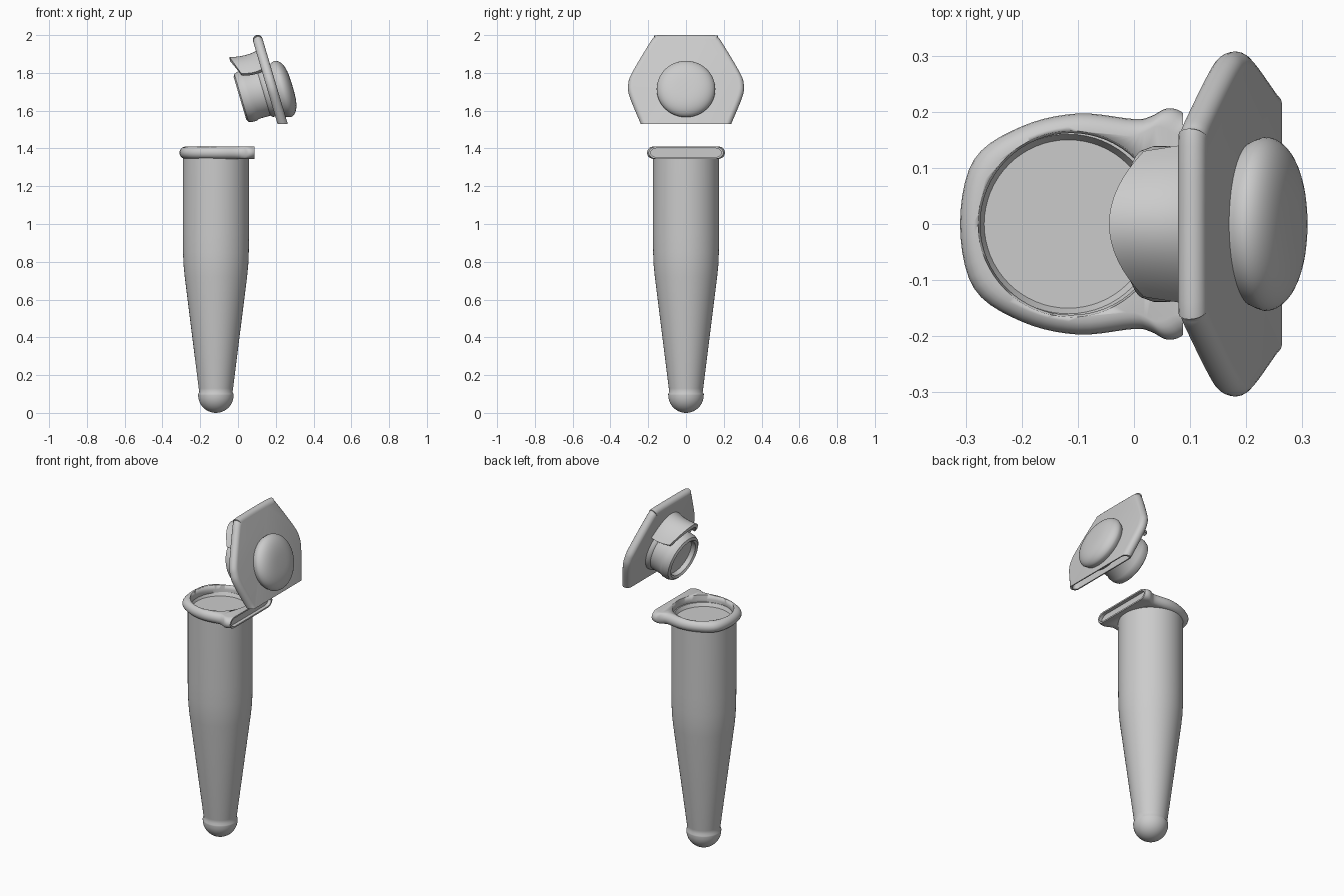
import bpy, bmesh, math
from mathutils import Matrix, Vector

cube = bpy.data.objects.get("Cube")
if cube:
    bpy.data.objects.remove(cube, do_unlink=True)

plastic = bpy.data.materials.new("grey_plastic")
plastic.use_nodes = True
GREY = (0.6, 0.6, 0.6, 1)
plastic.diffuse_color = GREY
plastic.node_tree.nodes["Principled BSDF"].inputs["Base Color"].default_value = GREY


def finish(name, bm, matrix=None, angle=40):
    if matrix is not None:
        bm.transform(matrix)
    bmesh.ops.recalc_face_normals(bm, faces=bm.faces)
    mesh = bpy.data.meshes.new(name)
    bm.to_mesh(mesh)
    bm.free()
    ob = bpy.data.objects.new(name, mesh)
    bpy.context.collection.objects.link(ob)
    mesh.materials.append(plastic)
    bpy.ops.object.select_all(action='DESELECT')
    ob.select_set(True)
    bpy.context.view_layer.objects.active = ob
    bpy.ops.object.shade_smooth_by_angle(angle=math.radians(angle))
    return ob


def lathe(name, profile, matrix, steps=64):
    """Spin a (radius, height) profile about local z."""
    bm = bmesh.new()
    vs = [bm.verts.new((r, 0, h)) for r, h in profile]
    es = [bm.edges.new(pair) for pair in zip(vs, vs[1:])]
    bmesh.ops.spin(bm, geom=vs + es, cent=(0, 0, 0), axis=(0, 0, 1),
                   angle=math.tau, steps=steps, use_duplicate=False)
    bmesh.ops.remove_doubles(bm, verts=bm.verts, dist=1e-4)
    return finish(name, bm, matrix)


def smooth_loop(points, steps=5):
    """Closed Catmull-Rom curve through the points."""
    out, n = [], len(points)
    for i in range(n):
        a, b, c, d = (Vector(points[(i + k) % n]) for k in (-1, 0, 1, 2))
        for k in range(steps):
            t = k / steps
            out.append(0.5 * (2 * b + (c - a) * t + (2 * a - 5 * b + 4 * c - d) * t ** 2
                              + (3 * b - a - 3 * c + d) * t ** 3))
    return out


def push_in(bm, faces):
    """Extrude faces and return the new faces and their vertices."""
    geom = bmesh.ops.extrude_face_region(bm, geom=faces)["geom"]
    bmesh.ops.delete(bm, geom=[f for f in faces if f.is_valid], context='FACES_ONLY')
    new = [f for f in geom if isinstance(f, bmesh.types.BMFace)]
    return new, [v for v in geom if isinstance(v, bmesh.types.BMVert)]


def slab(name, outline, low, high, matrix, cut_at, cut_normal, pocket):
    """Plate with a fully rounded edge, cut flat at one end, with a pocket in the cut."""
    bm = bmesh.new()
    loop = smooth_loop(outline)
    xs, ys = [p.x for p in loop], [p.y for p in loop]
    mid = Vector(((max(xs) + min(xs)) / 2, (max(ys) + min(ys)) / 2))
    half_x, half_y = max(xs) - mid.x, max(ys) - mid.y
    radius, centre = (high - low) / 2, (high + low) / 2
    rings = []
    for k in range(11):
        a = math.pi * (k / 10 - 0.5)
        inset = radius * (1 - math.cos(a))
        sx, sy = 1 - inset / half_x, 1 - inset / half_y
        rings.append([bm.verts.new((mid.x + (p.x - mid.x) * sx, mid.y + (p.y - mid.y) * sy,
                                    centre + radius * math.sin(a))) for p in loop])
    for a, b in zip(rings, rings[1:]):
        for i in range(len(loop)):
            j = (i + 1) % len(loop)
            bm.faces.new((a[i], a[j], b[j], b[i]))
    bm.faces.new(rings[0])
    bm.faces.new(rings[-1])
    bm.transform(matrix)
    cut = bmesh.ops.bisect_plane(bm, geom=bm.verts[:] + bm.edges[:] + bm.faces[:],
                                 plane_co=cut_at, plane_no=cut_normal, clear_outer=True)
    rim = [e for e in cut["geom_cut"] if isinstance(e, bmesh.types.BMEdge)]
    cap = bmesh.ops.contextual_create(bm, geom=rim)["faces"]
    cap, verts = push_in(bm, cap)
    middle = sum((v.co for v in verts), Vector()) / len(verts)
    for v in verts:
        off = v.co - middle
        v.co = middle + Vector((off.x * 0.75, off.y * 0.95, off.z * 0.75))
    cap, verts = push_in(bm, cap)
    bmesh.ops.translate(bm, vec=pocket, verts=verts)
    return finish(name, bm)


# Tube body: rounded tip, small bead, taper, straight wall, shallow inner floor
tip = [(0.094 * math.sin(a), 0.094 - 0.094 * math.cos(a))
       for a in (math.pi / 2 * i / 10 for i in range(11))]
wall = [(0.094, 0.1), (0.088, 0.11), (0.091, 0.13), (0.165, 0.72), (0.171, 0.78), (0.174, 0.85),
        (0.175, 0.95), (0.175, 1.37), (0.16, 1.37), (0.15, 1.35), (0, 1.35)]
lathe("tube_body", tip + wall, Matrix.Translation((-0.117, 0, 0)))

# Rim collar with a broken hinge tongue on the right end
half = [(-0.285, 0.115), (-0.2, 0.174), (-0.1, 0.197), (0, 0.187),
        (0.03, 0.192), (0.06, 0.206), (0.09, 0.196), (0.13, 0.15)]
outline = [(-0.31, 0)] + half + [(x, -y) for x, y in reversed(half)]
collar = slab("rim_collar", outline, 1.345, 1.41, Matrix(),
              (0.087, 0, 0), (1, 0, 0), (-0.02, 0, 0))
mouth = lathe("mouth_cutter", [(0, 1.3), (0.162, 1.3), (0.162, 1.385), (0.172, 1.45), (0, 1.45)],
              Matrix.Translation((-0.112, 0, 0)))
mod = collar.modifiers.new("mouth", 'BOOLEAN')
mod.object, mod.operation, mod.solver = mouth, 'DIFFERENCE', 'EXACT'
bpy.context.view_layer.objects.active = collar
bpy.ops.object.modifier_apply(modifier="mouth")
bpy.data.objects.remove(mouth, do_unlink=True)

# Lid frame: local x across, local y up along the plate, local z out of the dome side
tilt = math.radians(16.5)
s, c = math.sin(tilt), math.cos(tilt)
lid = Matrix(((0, -s, c, 0.18), (1, 0, 0, 0), (0, c, s, 1.72), (0, 0, 0, 1)))

# Lid plate
half = [(0.14, 0.291), (0.17, 0.278), (0.2, 0.235), (0.285, 0.085), (0.306, 0.02),
        (0.298, -0.05), (0.235, -0.21), (0.22, -0.26)]
outline = half + [(-x, y) for x, y in reversed(half)]
slab("lid_plate", outline, -0.026, 0.026, lid,
     (0, 0, 1.53), (0, 0, -1), (-0.08 * s, 0, 0.08 * c))

# Lid dome
dome = [(0.14, 0.015), (0.15, 0.035)]
for i in range(13):
    a = math.pi / 2 * i / 12
    dome.append((0.155 * math.cos(a) ** 0.65 if i < 12 else 0, 0.05 + 0.057 * math.sin(a)))
lathe("lid_dome", dome, lid @ Matrix.Translation((0, -0.021, 0)))

# Sealing plug: hollow ring on the inner side
plug = [(0.147, -0.015), (0.144, -0.04), (0.134, -0.05), (0.133, -0.11), (0.139, -0.125),
        (0.139, -0.15), (0.132, -0.17), (0.118, -0.178), (0.106, -0.17), (0.102, -0.145), (0, -0.135)]
lathe("lid_plug", plug, lid @ Matrix.Translation((0, -0.004, 0)))

# Opening tab: curved visor over the plug
bm = bmesh.new()
rows = []
for i in range(17):
    t = i / 8 - 1
    row = []
    for k in range(7):
        f = k / 6
        w = -0.01 + f * (-0.159 + 0.035 * t * t)
        u = 0.2 + 0.02 * f * f + 0.015 * (1 - f) ** 3 - 0.1 * t * t
        row.append(bm.verts.new(((0.15 - 0.02 * f) * t, u, w)))
    rows.append(row)
for a, b in zip(rows, rows[1:]):
    for k in range(6):
        bm.faces.new((a[k], a[k + 1], b[k + 1], b[k]))
bmesh.ops.recalc_face_normals(bm, faces=bm.faces)
if sum(f.normal.y for f in bm.faces) < 0:
    bmesh.ops.reverse_faces(bm, faces=bm.faces)
bmesh.ops.solidify(bm, geom=bm.faces[:], thickness=0.02)
finish("lid_tab", bm, lid)
